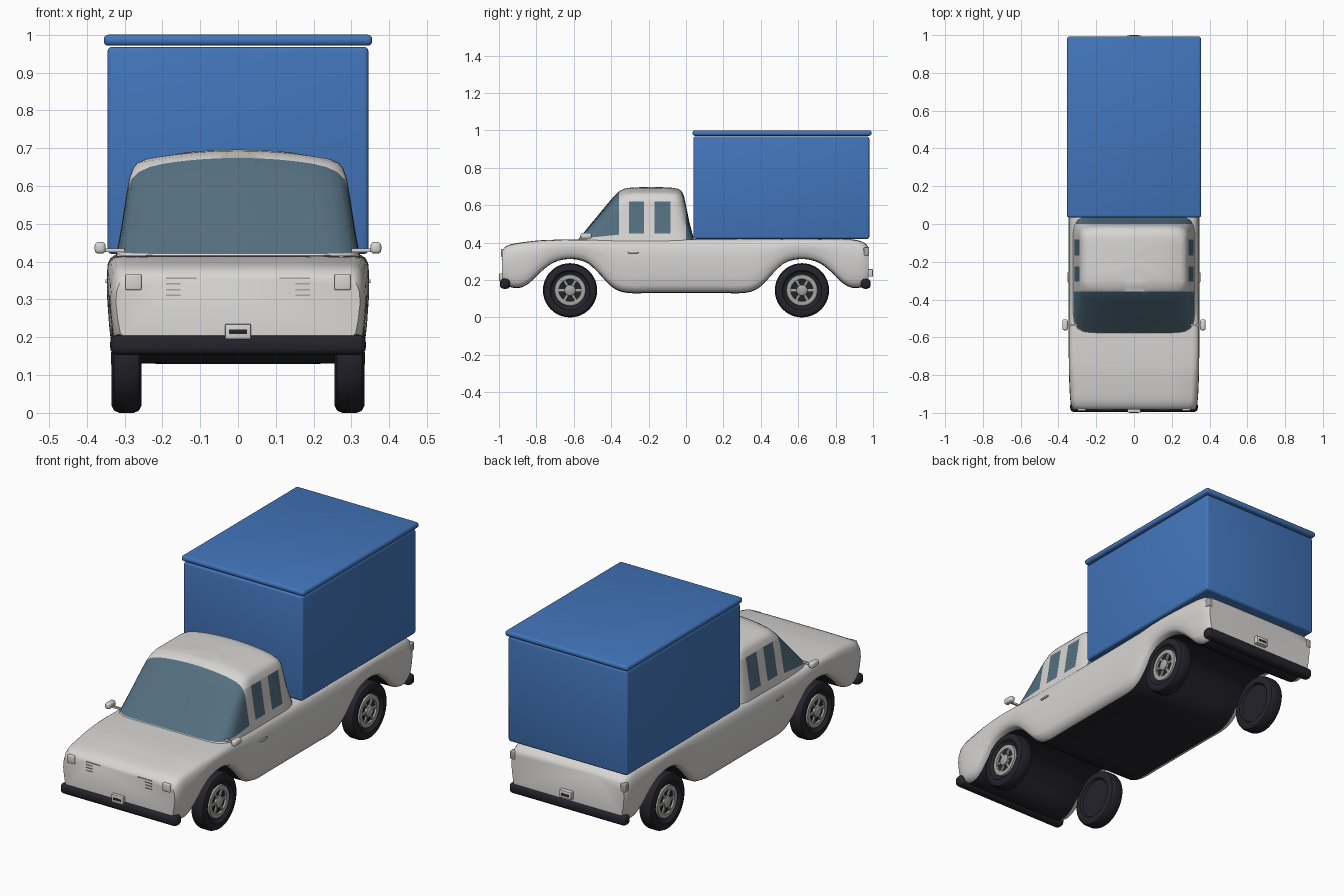
import bpy, bmesh, math
from mathutils import Matrix, Vector

if "Cube" in bpy.data.objects:
    bpy.data.objects.remove(bpy.data.objects["Cube"])


def material(name, rgb):
    m = bpy.data.materials.new(name)
    m.diffuse_color = (*rgb, 1)
    m.use_nodes = True
    m.node_tree.nodes["Principled BSDF"].inputs["Base Color"].default_value = m.diffuse_color
    return m


WHITE = material("off_white_paint", (0.68, 0.67, 0.65))
BLUE = material("blue_box", (0.055, 0.18, 0.50))
GLASS = material("blue_grey_glass", (0.09, 0.16, 0.215))
BLACK = material("black_rubber", (0.018, 0.017, 0.024))
GREY = material("grey_metal", (0.38, 0.38, 0.36))


def finish(name, bm, mats, angle=35):
    bmesh.ops.recalc_face_normals(bm, faces=bm.faces[:])
    me = bpy.data.meshes.new(name)
    bm.to_mesh(me)
    bm.free()
    for m in mats:
        me.materials.append(m)
    me.shade_smooth()
    me.set_sharp_from_angle(angle=math.radians(angle))
    ob = bpy.data.objects.new(name, me)
    bpy.context.collection.objects.link(ob)
    return ob


def box(name, lo, hi, mat, bevel=0.0, seg=3, rot=0.0):
    lo, hi = Vector(lo), Vector(hi)
    bm = bmesh.new()
    bmesh.ops.create_cube(bm, size=1, matrix=Matrix.Diagonal((*(hi - lo), 1)))
    if bevel:
        bmesh.ops.bevel(bm, geom=bm.edges[:], offset=bevel, segments=seg,
                        profile=0.5, affect='EDGES')
    ob = finish(name, bm, [mat])
    ob.location = (lo + hi) / 2
    ob.rotation_euler.x = rot
    return ob


def loft(rings, mat_rule=None):
    bm = bmesh.new()
    vs = [[bm.verts.new(p) for p in r] for r in rings]
    n = len(rings[0])
    for a, b in zip(vs, vs[1:]):
        for j in range(n):
            k = (j + 1) % n
            f = bm.faces.new((a[j], a[k], b[k], b[j]))
            f.material_index = mat_rule(j) if mat_rule else 0
    bm.faces.new(vs[0])
    bm.faces.new(vs[-1])
    return bm


def curve(pts, t):
    """Smooth curve through sorted (t, value) points."""
    n = len(pts)

    def slope(i):
        a, b = pts[max(i - 1, 0)], pts[min(i + 1, n - 1)]
        return (b[1] - a[1]) / (b[0] - a[0])
    i = 0
    while i < n - 2 and t > pts[i + 1][0]:
        i += 1
    (t0, v0), (t1, v1) = pts[i], pts[i + 1]
    h = t1 - t0
    u = min(max((t - t0) / h, 0), 1)
    return ((2*u**3 - 3*u**2 + 1) * v0 + (u**3 - 2*u**2 + u) * h * slope(i)
            + (3*u**2 - 2*u**3) * v1 + (u**3 - u**2) * h * slope(i + 1))


# Lower body: sections swept front to back, with wheel arches in the underside
UNDER = [(0, .13), (.2, .13), (.30, .13), (.36, .142), (.41, .175), (.47, .24), (.53, .292),
         (.62, .312), (.71, .292), (.78, .24), (.84, .182), (.89, .158), (.95, .165), (.985, .19)]
TOP = [(-.985, .355), (-.972, .373), (-.94, .39), (-.85, .405), (-.75, .414), (-.5, .418),
       (0, .42), (.85, .42), (.92, .412), (.96, .395), (.98, .37)]
WIDTH = [(0, .346), (.5, .346), (.75, .345), (.88, .341), (.95, .335), (.985, .322)]
HALF = [(.5, .0), (.86, .01), (.93, .05), (.965, .14), (.985, .35), (1, .6),
        (.995, .77), (.975, .89), (.945, .96), (.89, .99), (.5, 1.0)]


def body_ring(y):
    zb, zt, w = curve(UNDER, abs(y)), curve(TOP, y), curve(WIDTH, abs(y))
    right = [(f * w, y, zb + g * (zt - zb)) for f, g in HALF]
    return right + [(-x, yy, z) for x, yy, z in reversed(right)]


stations = [-.983, -.978, -.97] + [-.96 + 1.915 * i / 110 for i in range(111)] + [.966, .972, .977]
last = 2 * len(HALF) - 1
bm = loft([body_ring(y) for y in stations], lambda j: 1 if j in (0, last, last - 1) else 0)
finish("lower_body", bm, [WHITE, BLACK], 40)

# Cabin: rounded rings stacked upward (z, front y, back y, half width), crowned roof
LEVELS = [(.37, -.60, .07, .33), (.42, -.575, .042, .322), (.46, -.537, .03, .314),
          (.50, -.50, .018, .307), (.58, -.425, 0, .295), (.62, -.387, -.01, .288),
          (.645, -.358, -.022, .279), (.658, -.335, -.04, .268), (.664, -.305, -.07, .245),
          (.667, -.25, -.12, .14), (.667, -.19, -.18, .01)]


def cabin_ring(z, y0, y1, hw):
    pts = []
    for i in range(80):
        c, s = math.cos(math.tau * i / 80), math.sin(math.tau * i / 80)
        r = (abs(c)**9 + abs(s)**9) ** (-1 / 9)
        x = hw * r * c
        crown = .029 * max(0, 1 - (x / .28)**2) * min(max((z - .42) / .22, 0), 1)
        pts.append((x, (y0 + y1) / 2 + (y1 - y0) / 2 * r * s, z + crown))
    return pts


bm = loft([cabin_ring(*lv) for lv in LEVELS])
SIDE_WINDOWS = [(-.305, -.225), (-.168, -.082)]
cuts = [((0, y, 0), (0, 1, 0)) for y in (-.358, 0, *SIDE_WINDOWS[0], *SIDE_WINDOWS[1])]
cuts += [((0, 0, z), (0, 0, 1)) for z in (.45, .62)]
cuts += [((0, -.58, .42), (0, -.1, 1))]
for co, no in cuts:
    bmesh.ops.bisect_plane(bm, geom=bm.verts[:] + bm.edges[:] + bm.faces[:],
                           plane_co=co, plane_no=no)
for f in bm.faces:
    c = f.calc_center_median()
    windscreen = c.y < -.358 and c.z > .42 + .1 * (c.y + .58)
    side = .45 < c.z < .62 and any(a < c.y < b for a, b in SIDE_WINDOWS)
    if windscreen or side or c.y > 0:
        f.material_index = 1
finish("cabin", bm, [WHITE, GLASS], 40)

# Cargo box and lid
box("cargo_box", (-.345, .04, .42), (.345, .98, .968), BLUE, .012)
box("cargo_lid", (-.355, .035, .971), (.355, .992, 1.0), BLUE, .012)

# Bumpers and number plates
box("front_bumper", (-.338, -.995, .153), (.338, -.94, .207), BLACK, .02, 4)
box("rear_bumper", (-.338, .935, .153), (.338, .987, .207), BLACK, .02, 4)
for end, y0, y1, z in (("front", -1.0, -.975, .215), ("rear", .97, 1.0, .238)):
    box(end + "_plate", (-.034, y0 + .001, z - .02), (.034, y1 - .001, z + .02), WHITE, .003, 2)
    face = y0 if end == "front" else y1 - .002
    box(end + "_plate_bar", (-.024, face, z - .007), (.024, face + .002, z + .005), BLACK)

# Wheel profiles (x, radius)
TYRE = [(.268, .001), (.268, .098), (.257, .105), (.255, .125), (.262, .139), (.276, .145),
        (.314, .145), (.328, .139), (.335, .125), (.333, .106), (.322, .099), (.317, .09), (.317, .001)]
RIM = [(.314, .058), (.327, .06), (.33, .072), (.327, .082), (.314, .085)]
HUB = [(.314, .03), (.330, .029), (.335, .02), (.336, .001)]


def lathe(name, profile, s, y, mat):
    rings = [[(s * x, y + r * math.cos(math.tau * i / 40), .145 + r * math.sin(math.tau * i / 40))
              for i in range(40)] for x, r in profile]
    finish(name, loft(rings), [mat], 40)


for s, side in ((-1, "left"), (1, "right")):
    def sided(name, x0, x1, y0, y1, z0, z1, mat, bevel):
        a, b = sorted((s * x0, s * x1))
        box(side + "_" + name, (a, y0, z0), (b, y1, z1), mat, bevel)

    # Wheels
    for y, end in ((-.62, "front"), (.62, "rear")):
        tag = f"{side}_{end}_"
        lathe(tag + "tyre", TYRE, s, y, BLACK)
        lathe(tag + "rim", RIM, s, y, GREY)
        lathe(tag + "hub", HUB, s, y, GREY)
        for i in range(6):
            a = math.tau * i / 6
            cy, cz = y + .045 * math.cos(a), .145 + .045 * math.sin(a)
            xs = sorted((s * .312, s * .325))
            box(tag + "spoke", (xs[0], cy - .02, cz - .007), (xs[1], cy + .02, cz + .007),
                GREY, .003, 2, rot=a)

    # Lamps, mirrors, door handles and grille slats
    sided("headlamp", .255, .298, -.99, -.955, .325, .366, WHITE, .004)
    sided("tail_lamp", .305, .334, .95, .979, .33, .374, GREY, .005)
    sided("mirror", .35, .379, -.563, -.505, .421, .452, WHITE, .01)
    sided("mirror_arm", .30, .36, -.54, -.53, .425, .435, WHITE, 0)
    sided("door_handle", .335, .351, -.31, -.255, .343, .353, WHITE, .003)
    for i in range(4):
        sided("grille_slat", .11 if i == 3 else .152, .19, -.986, -.975,
              .309 + .015 * i, .313 + .015 * i, GREY, 0)
